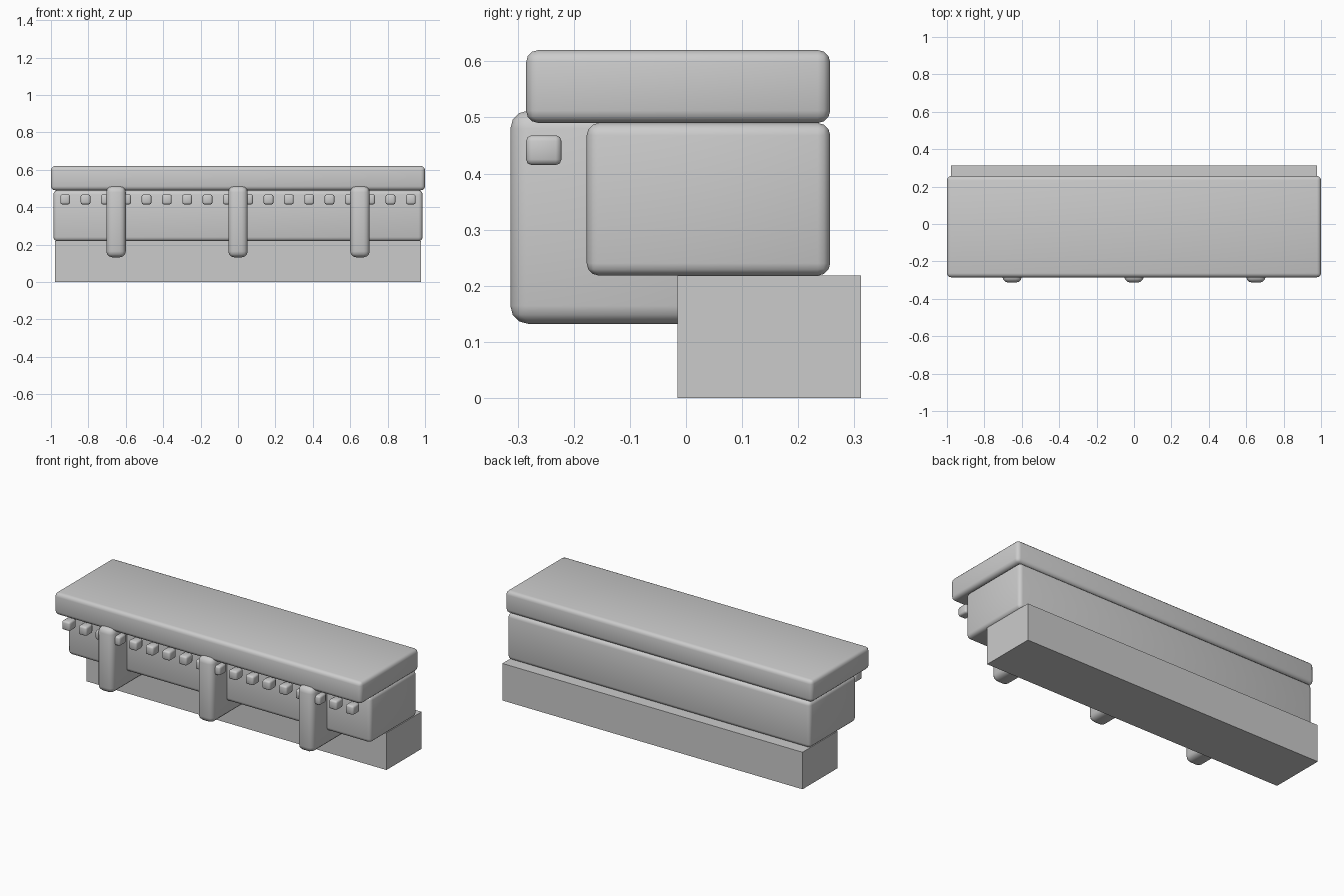
import bpy

if "Cube" in bpy.data.objects:
    bpy.data.objects.remove(bpy.data.objects["Cube"])

# Single plain stone colour
stone = bpy.data.materials.new("stone_grey")
stone.diffuse_color = (0.6, 0.6, 0.6, 1.0)
stone.use_nodes = True
stone.node_tree.nodes["Principled BSDF"].inputs["Base Color"].default_value = stone.diffuse_color


def block(name, x, y, z, bevel=0.0, segments=3):
    """Box from (min, max) ranges, with optional rounded edges."""
    bpy.ops.mesh.primitive_cube_add(
        size=1, location=[(r[0] + r[1]) / 2 for r in (x, y, z)])
    ob = bpy.context.object
    ob.name = ob.data.name = name
    ob.scale = [r[1] - r[0] for r in (x, y, z)]
    bpy.ops.object.transform_apply(location=False, rotation=False, scale=True)
    ob.data.materials.append(stone)
    if bevel:
        mod = ob.modifiers.new("rounded_edges", 'BEVEL')
        mod.width = bevel
        mod.segments = segments
        bpy.ops.object.shade_smooth()
    return ob


# Stacked courses of the cornice
block("wall_base", (-0.978, 0.978), (-0.015, 0.312), (0.0, 0.218))
block("frieze", (-0.987, 0.987), (-0.177, 0.257), (0.218, 0.49), 0.022)
block("top_slab", (-1.0, 1.0), (-0.285, 0.257), (0.49, 0.62), 0.022)

# Three upright brackets, running back into the base
for i, x in enumerate((-0.652, 0.0, 0.652)):
    block(f"bracket_{i + 1}", (x - 0.052, x + 0.052),
          (-0.313, 0.1), (0.132, 0.512), 0.032)

# Row of small dentil blocks under the slab
COUNT = 18
for i in range(COUNT):
    x = -0.924 + 1.848 * i / (COUNT - 1)
    block(f"dentil_{i + 1}", (x - 0.026, x + 0.026),
          (-0.285, -0.222), (0.415, 0.468), 0.01, 2)
